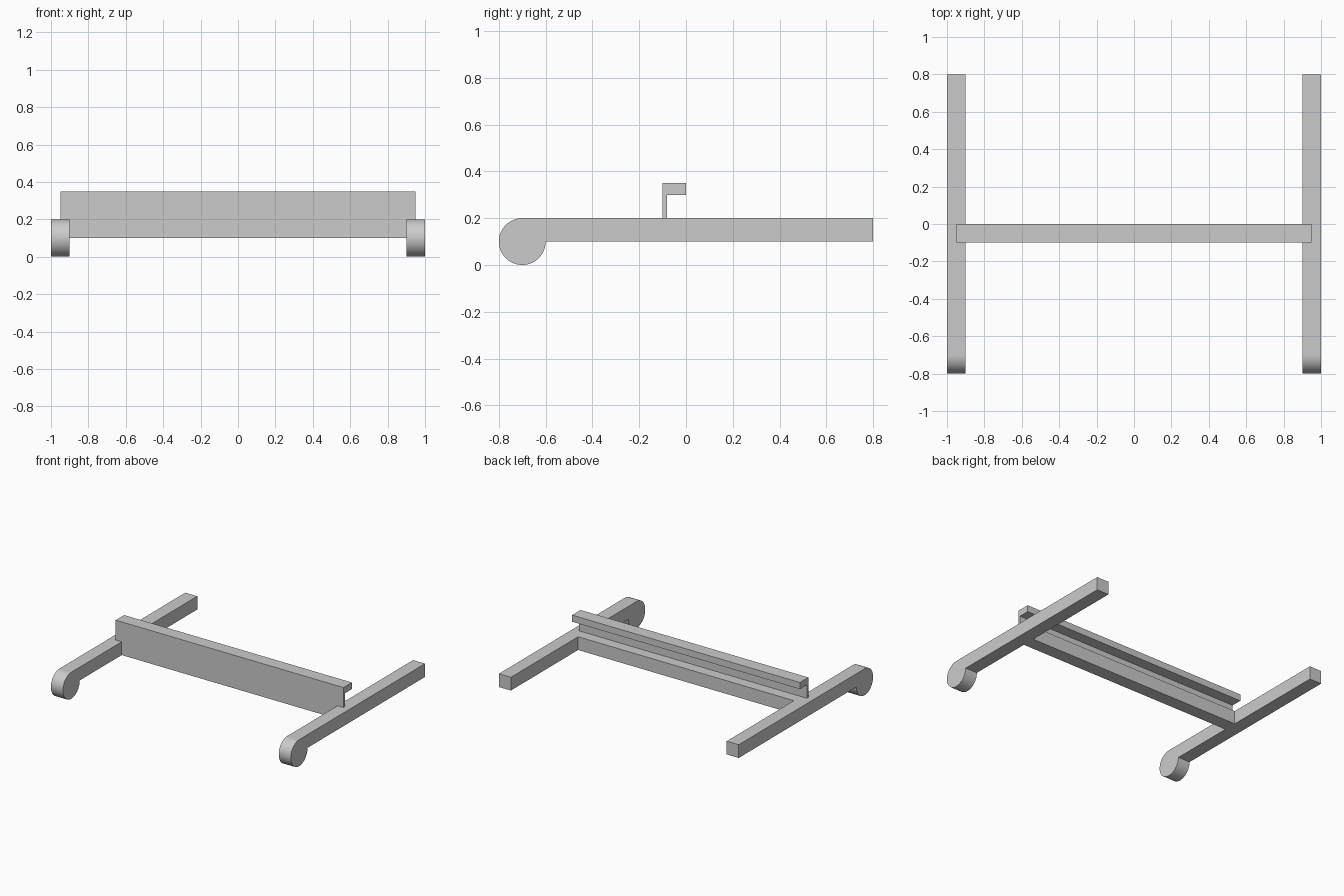
import bpy
import bmesh
from math import cos, sin, pi

cube = bpy.data.objects.get("Cube")
if cube:
    bpy.data.objects.remove(cube, do_unlink=True)

grey = bpy.data.materials.new("plain grey")
grey.use_nodes = True
colour = (0.6, 0.6, 0.6, 1)
grey.diffuse_color = colour
grey.node_tree.nodes["Principled BSDF"].inputs["Base Color"].default_value = colour


def extrude_profile(name, outline, x0, x1):
    """Extrude a closed (y, z) outline along x."""
    bm = bmesh.new()
    face = bm.faces.new([bm.verts.new((x0, y, z)) for y, z in outline])
    result = bmesh.ops.extrude_face_region(bm, geom=[face])
    moved = [v for v in result["geom"] if isinstance(v, bmesh.types.BMVert)]
    bmesh.ops.translate(bm, verts=moved, vec=(x1 - x0, 0, 0))
    bmesh.ops.recalc_face_normals(bm, faces=bm.faces)
    mesh = bpy.data.meshes.new(name)
    bm.to_mesh(mesh)
    bm.free()
    mesh.materials.append(grey)
    obj = bpy.data.objects.new(name, mesh)
    bpy.context.collection.objects.link(obj)
    return obj


# Side arms: a straight bar whose front end swells into a round foot
radius, foot_y, steps = 0.1, -0.7, 48
arm_outline = []
for i in range(steps + 1):
    a = pi / 2 + 1.5 * pi * i / steps
    arm_outline.append((foot_y + radius * cos(a), radius + radius * sin(a)))
arm_outline += [(0.8, 0.1), (0.8, 0.2)]

for name, x0 in (("left_arm", 0.9), ("right_arm", -1.0)):
    arm = extrude_profile(name, arm_outline, x0, x0 + 0.1)
    bpy.ops.object.select_all(action="DESELECT")
    arm.select_set(True)
    bpy.context.view_layer.objects.active = arm
    bpy.ops.object.shade_smooth_by_angle()

# Upright plate with a lip along its top, ends let into the arms
back, web = 0.0, -0.082
extrude_profile("lipped_rail", [
    (-0.1, 0.1), (web, 0.1), (web, 0.3), (back, 0.3), (back, 0.35), (-0.1, 0.35),
], -0.95, 0.95)

# Cross beam behind the plate, spanning between the arms
extrude_profile("cross_beam", [
    (web, 0.1), (back, 0.1), (back, 0.2), (web, 0.2),
], -0.9, 0.9)
